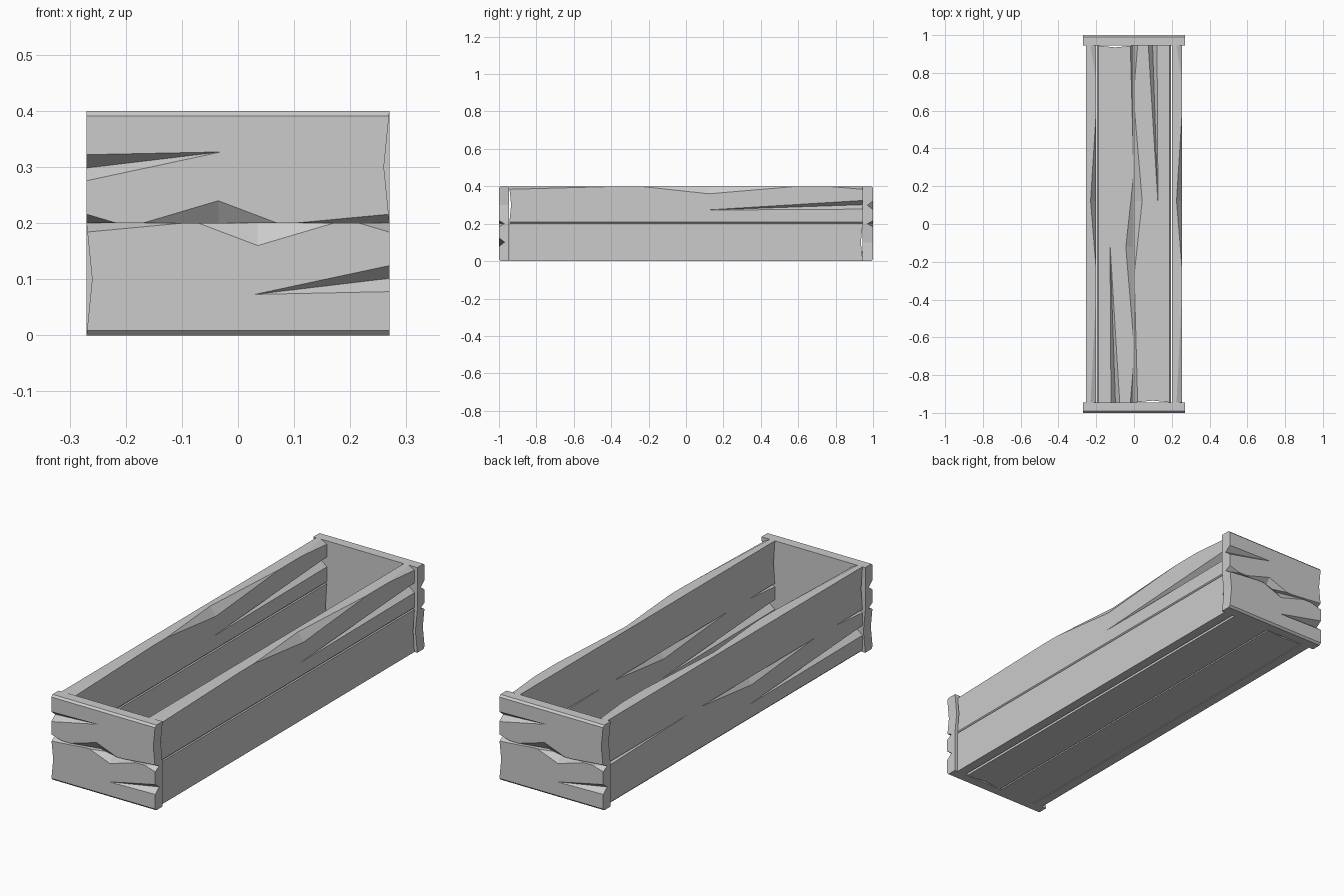
import bpy
import bmesh
from mathutils import Matrix, Vector

cube = bpy.data.objects.get("Cube")
if cube:
    bpy.data.objects.remove(cube, do_unlink=True)

T = 0.055      # plank thickness
DEPTH = 0.03   # depth of splits and chips

mat = bpy.data.materials.new("weathered_grey")
mat.use_nodes = True
GREY = (0.6, 0.6, 0.6, 1)
mat.diffuse_color = GREY
mat.node_tree.nodes["Principled BSDF"].inputs["Base Color"].default_value = GREY


def new_object(name, bm):
    bmesh.ops.recalc_face_normals(bm, faces=bm.faces)
    mesh = bpy.data.meshes.new(name)
    bm.to_mesh(mesh)
    bm.free()
    ob = bpy.data.objects.new(name, mesh)
    bpy.context.collection.objects.link(ob)
    return ob


def carve(ob, points):
    """Cut the convex hull of the points out of the plank."""
    bm = bmesh.new()
    for p in points:
        bm.verts.new(p)
    bmesh.ops.convex_hull(bm, input=bm.verts)
    cutter = new_object("cutter", bm)
    cutter.hide_render = True
    mod = ob.modifiers.new("carve", 'BOOLEAN')
    mod.operation = 'DIFFERENCE'
    mod.solver = 'EXACT'
    mod.object = cutter
    bpy.context.view_layer.objects.active = ob
    bpy.ops.object.modifier_apply(modifier=mod.name)
    bpy.data.objects.remove(cutter, do_unlink=True)


def plank(name, length, width, centre, u, v):
    """Worn plank: u runs along it, v across it, u x v is the worn face."""
    h, b, t = length / 2, width / 2, T / 2
    # Board outline with one slightly hollow end
    bm = bmesh.new()
    outline = [(-h, -b), (h, -b), (h - 0.01, 0), (h, b), (-h, b)]
    face = bm.faces.new([bm.verts.new((x, y, -t)) for x, y in outline])
    ext = bmesh.ops.extrude_face_region(bm, geom=[face])
    moved = [g for g in ext["geom"] if isinstance(g, bmesh.types.BMVert)]
    bmesh.ops.translate(bm, verts=moved, vec=(0, 0, T))
    ob = new_object(name, bm)

    # Long split tapering from one end to the middle
    e = -h * 1.01
    carve(ob, [(-0.11 * h, 0.027, t), (e, -0.025, t), (e, 0.022, t),
               (e, -0.002, t - DEPTH), (e, 0, t + DEPTH)])
    # Chip in the middle of the edge
    m = -0.13 * h
    carve(ob, [(-0.63 * h, -b, t), (0.26 * h, -b, t), (m, 0.04 - b, t),
               (m, -b, t - DEPTH), (m, -b - DEPTH, t + DEPTH)])
    # Worn corners at both ends of that edge
    for end, stop in ((-h, -0.8 * h), (h, 0.37 * h)):
        carve(ob, [(stop, -b, t), (end, 0.016 - b, t), (end, -b, t - DEPTH),
                   (end * 1.1, -b - 0.05, t + 0.05)])
    # Narrow bevel on the opposite edge
    carve(ob, [p for x in (-1.1 * h, 1.1 * h) for p in
               ((x, b - 0.009, t), (x, b, t - 0.009), (x, b + 0.02, t + 0.02))])

    u, v = Vector(u), Vector(v)
    m = Matrix((u, v, u.cross(v))).transposed().to_4x4()
    m.translation = centre
    ob.data.transform(m)
    ob.data.materials.clear()
    ob.data.materials.append(mat)
    for p in ob.data.polygons:
        p.material_index = 0
        p.use_smooth = False


# End walls, two planks each
for name, s in (("front", 1), ("back", -1)):
    y = -s * (1 - T / 2)
    plank(name + "_upper_plank", 0.54, 0.2, (0, y, 0.3), (s, 0, 0), (0, 0, 1))
    plank(name + "_lower_plank", 0.54, 0.2, (0, y, 0.1), (-s, 0, 0), (0, 0, -1))

# Long walls, two planks each
LONG = 2 - 2 * T
for name, s in (("left", 1), ("right", -1)):
    x = s * (0.2 + T / 2)
    plank(name + "_upper_plank", LONG, 0.2, (x, 0, 0.3), (0, -1, 0), (0, 0, -1))
    plank(name + "_lower_plank", LONG, 0.2, (x, 0, 0.1), (0, 1, 0), (0, 0, -1))

# Floor planks with a narrow gap between them
for name, s in (("left", 1), ("right", -1)):
    plank(name + "_floor_plank", LONG, 0.193, (s * 0.1, 0, T / 2), (0, -s, 0), (s, 0, 0))
